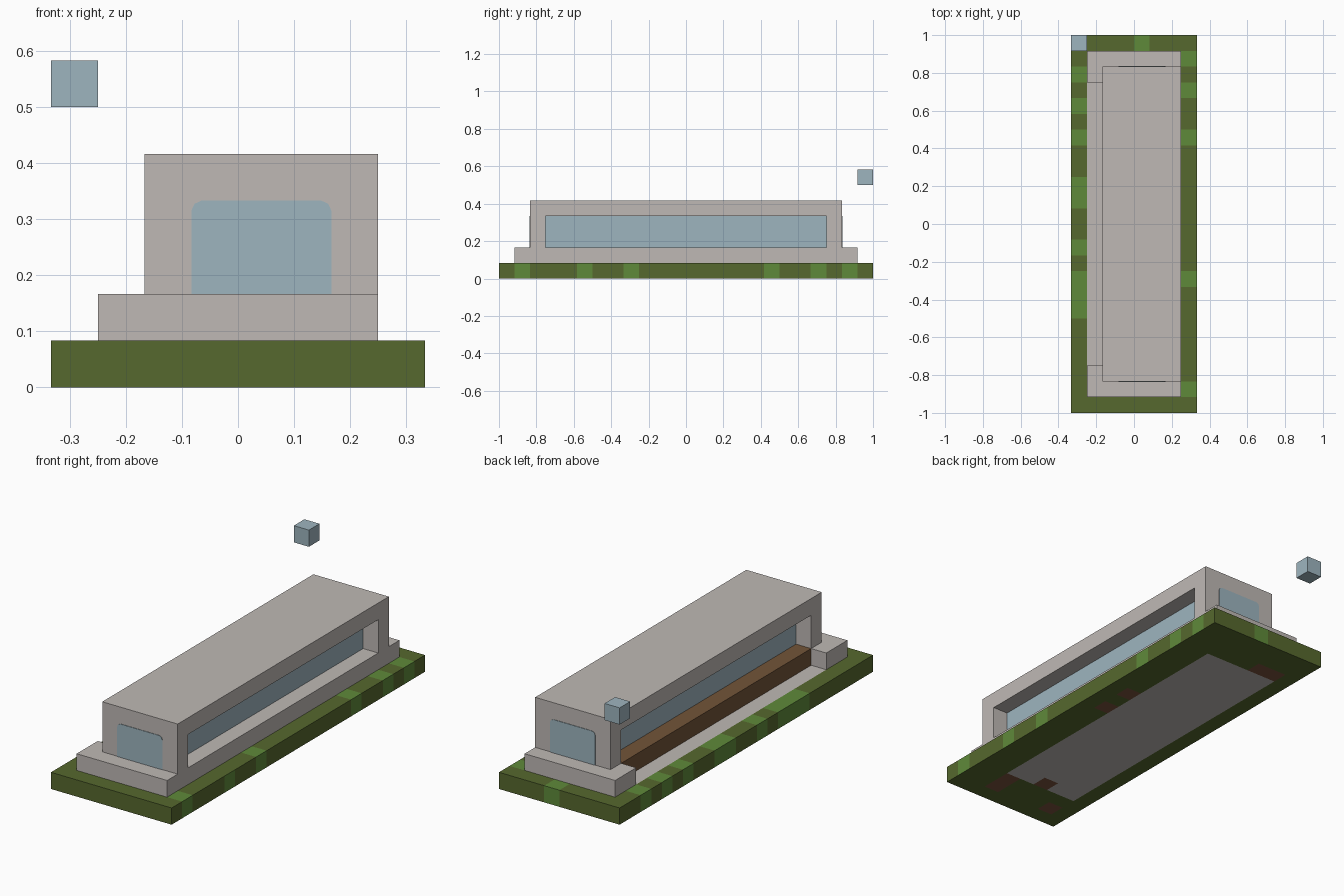
import bpy, bmesh
from mathutils import Vector

U = 1 / 12  # building module

if "Cube" in bpy.data.objects:
    bpy.data.objects.remove(bpy.data.objects["Cube"], do_unlink=True)


def material(name, rgb):
    lin = [((c / 255 + 0.055) / 1.055) ** 2.4 for c in rgb] + [1]
    m = bpy.data.materials.new(name)
    m.use_nodes = True
    m.diffuse_color = lin
    bsdf = m.node_tree.nodes["Principled BSDF"]
    bsdf.inputs["Base Color"].default_value = lin
    bsdf.inputs["Roughness"].default_value = 0.9
    return m


stone = material("pale stone", (191, 185, 181))
glass = material("blue glass", (158, 181, 191))
grass = material("dark grass", (86, 104, 46))
tuft = material("light grass", (95, 138, 58))
wood = material("brown wood", (114, 84, 56))
dirt = material("brown dirt", (122, 84, 62))


def finish(name, bm, *mats):
    bmesh.ops.recalc_face_normals(bm, faces=bm.faces)
    me = bpy.data.meshes.new(name)
    bm.to_mesh(me)
    bm.free()
    for m in mats:
        me.materials.append(m)
    ob = bpy.data.objects.new(name, me)
    bpy.context.collection.objects.link(ob)
    return ob


def box_mesh(lo, hi):
    """Box between two corners given in modules."""
    bm = bmesh.new()
    bmesh.ops.create_cube(bm, size=1)
    lo, hi = Vector(lo) * U, Vector(hi) * U
    for v in bm.verts:
        v.co = (lo + hi) / 2 + v.co * (hi - lo)
    return bm


def box(name, lo, hi, mat):
    return finish(name, box_mesh(lo, hi), mat)


def prism(name, points, depth, mat):
    """Extrude a closed outline, given in modules, along a vector."""
    bm = bmesh.new()
    face = bm.faces.new([bm.verts.new(Vector(p) * U) for p in points])
    ext = bmesh.ops.extrude_face_region(bm, geom=[face], use_keep_orig=True)
    moved = [g for g in ext["geom"] if isinstance(g, bmesh.types.BMVert)]
    bmesh.ops.translate(bm, verts=moved, vec=Vector(depth) * U)
    return finish(name, bm, mat)


# Lawn: slab cut into square cells, coloured by cell
TUFT_X_MINUS = {7, 8, 6, 10, 13, 14, 17, 19, 21}
TUFT_X_PLUS = {1, 8, 17, 20, 22}
TUFT_SIDE = {1, 5, 8, 17, 20, 22}
DIRT = {(6, 14), (6, 12), (5, 1), (5, 2), (3, 3), (1, 1), (1, 21), (2, 21)}
bm = box_mesh((-4, -12, 0), (4, 12, 1))
cuts = [((i, 0, 0), (1, 0, 0)) for i in range(-3, 4)]
cuts += [((0, j, 0), (0, 1, 0)) for j in range(-11, 12)]
for co, no in cuts:
    bmesh.ops.bisect_plane(bm, geom=bm.verts[:] + bm.edges[:] + bm.faces[:],
                           plane_co=Vector(co) * U, plane_no=no)
bm.normal_update()
for f in bm.faces:
    c, n = f.calc_center_median(), f.normal
    i, j = int(c.x / U + 4.001), int(c.y / U + 12.001)
    inner = 1 <= i <= 5 and 3 <= j <= 20
    if n.z < -0.5:      # underside
        f.material_index = 3 if (i, j) in DIRT else 2 if inner else 0
    elif n.z > 0.5:     # top
        edge = (i == 0 and j in TUFT_X_MINUS) or (i == 7 and j in TUFT_X_PLUS)
        f.material_index = 2 if inner else int(edge or (i, j) == (4, 23))
    elif n.x > 0.5:
        f.material_index = int(j in TUFT_SIDE)
    elif n.x < -0.5:
        f.material_index = int(j in TUFT_X_MINUS)
    else:
        f.material_index = int(n.y > 0.5 and i == 4)
finish("lawn", bm, grass, tuft, stone, dirt)

# Stone plinth: C-shaped plan, open towards the bench side
prism("plinth", [(-3, -11, 1), (3, -11, 1), (3, 11, 1), (-3, 11, 1),
                 (-3, 9, 1), (-1, 9, 1), (-1, -9, 1), (-3, -9, 1)], (0, 0, 1), stone)

# Long wooden bench set in the opening
box("bench", (-2, -9, 1), (-1, 9, 2), wood)

# Roof and end walls as one arch
prism("roof_and_end_walls", [(-2, -10, 2), (-2, -10, 5), (-2, 10, 5), (-2, 10, 2),
                             (-2, 9, 2), (-2, 9, 4), (-2, -9, 4), (-2, -9, 2)],
      (5, 0, 0), stone)

# Recessed glazing along both long sides
box("long_glazing", (-1, -9, 2), (2, 9, 4), glass)

# End windows: thin plates with clipped upper corners
outline = [(-1, 2), (2, 2), (2, 3.78), (1.93, 3.93), (1.78, 4),
           (-0.78, 4), (-0.93, 3.93), (-1, 3.78)]
for name, side in (("front_window", -1), ("back_window", 1)):
    prism(name, [(x, 10 * side, z) for x, z in outline], (0, 0.03 * side, 0), glass)

# Small floating block
box("floating_block", (-4, 11, 6), (-3, 12, 7), glass)
